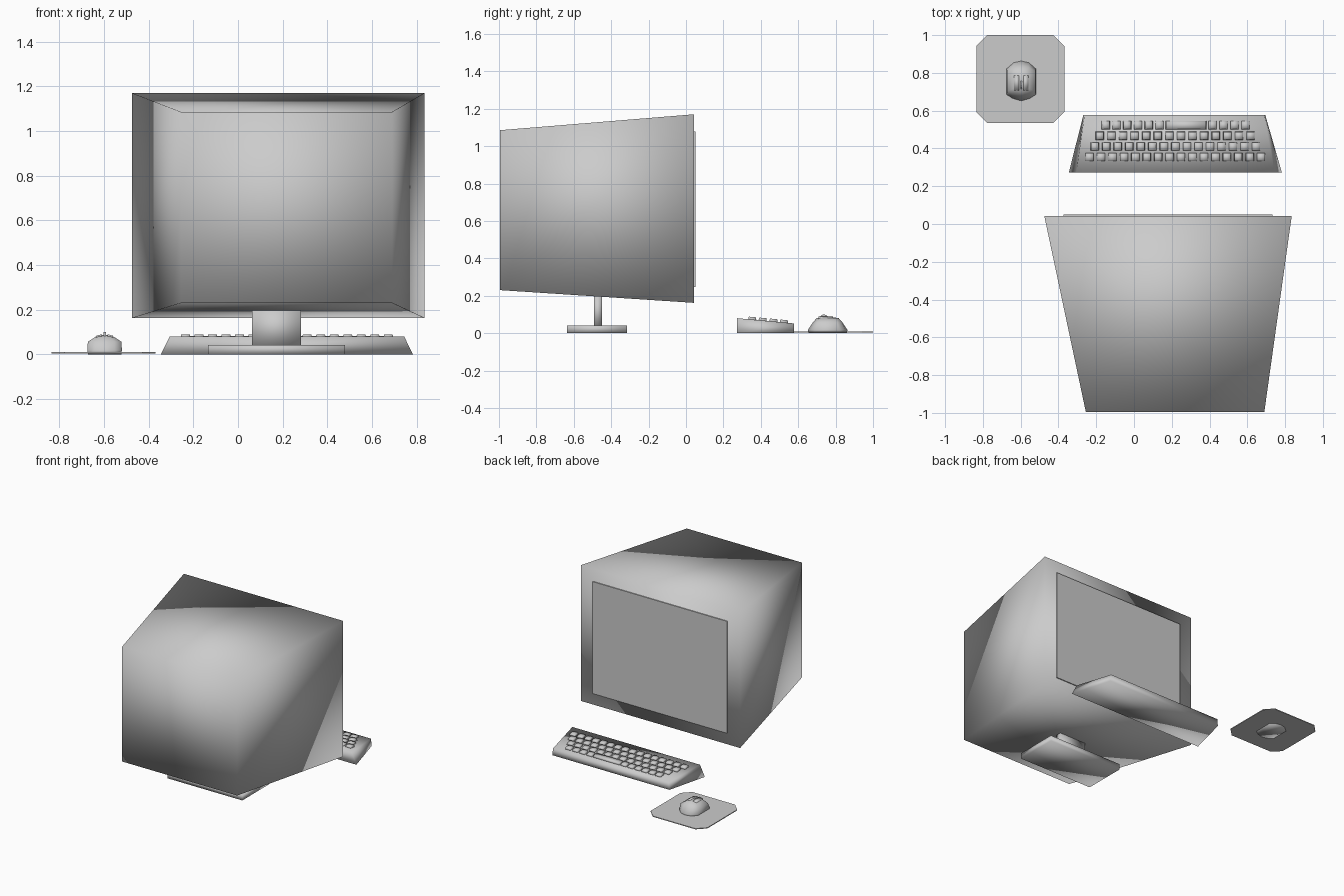
import bpy, bmesh, math
from mathutils import Matrix, Vector

if "Cube" in bpy.data.objects:
    bpy.data.objects.remove(bpy.data.objects["Cube"])


def loft(bm, rings, cap_end=True):
    """Skin a stack of equal-length point rings and cap the ends."""
    vs = [[bm.verts.new(p) for p in r] for r in rings]
    n = len(vs[0])
    for a, b in zip(vs, vs[1:]):
        for i in range(n):
            j = (i + 1) % n
            bm.faces.new((a[i], a[j], b[j], b[i]))
    bm.faces.new(vs[0])
    if cap_end:
        bm.faces.new(vs[-1])
    return vs


def finish(name, bm, smooth=True):
    bmesh.ops.recalc_face_normals(bm, faces=bm.faces[:])
    for f in bm.faces:
        f.smooth = smooth
    me = bpy.data.meshes.new(name)
    bm.to_mesh(me)
    bm.free()
    ob = bpy.data.objects.new(name, me)
    bpy.context.collection.objects.link(ob)
    return ob


def rect_xz(x0, x1, z0, z1, y):
    return [(x0, y, z0), (x1, y, z0), (x1, y, z1), (x0, y, z1)]


def solid(name, rings, smooth=True):
    bm = bmesh.new()
    loft(bm, rings)
    return finish(name, bm, smooth)


# Monitor: tapered housing, screen, neck and foot
solid("monitor_housing", [rect_xz(-0.255, 0.69, 0.23, 1.085, -0.995),
                          rect_xz(-0.475, 0.835, 0.162, 1.17, 0.043)])
solid("screen", [rect_xz(-0.372, 0.733, 0.247, 1.078, y) for y in (0.03, 0.05)], False)
solid("stand_neck", [rect_xz(0.062, 0.282, 0.03, 0.205, y) for y in (-0.493, -0.45)])
solid("stand_foot", [rect_xz(-0.135, 0.48, 0.0, 0.042, y) for y in (-0.635, -0.315)])

# Keyboard: wedge, wider and thicker towards the monitor
KY0, KY1, KZ0, KZ1 = 0.272, 0.577, 0.08, 0.052


def key_ring(xl, xr, y, top, inset):
    return [(xl, y, 0), (xr, y, 0), (xr - inset, y, top), (xl + inset, y, top)]


solid("keyboard_base", [key_ring(-0.345, 0.783, KY0, KZ0, 0.039),
                        key_ring(-0.268, 0.695, KY1, KZ1, 0.006)])

# Keys: small tapered blocks laid along the sloping top
slope = (KZ1 - KZ0) / (KY1 - KY0)
keys = bmesh.new()


def add_key(x, y, w=0.045, d=0.045):
    m = (Matrix.Translation((x, y, KZ0 + slope * (y - KY0)))
         @ Matrix.Rotation(math.atan(slope), 4, 'X'))
    loft(keys, [[m @ Vector((sx * w / 2 - sx * t, sy * d / 2 - sy * t, z))
                 for sx, sy in ((-1, -1), (1, -1), (1, 1), (-1, 1))]
                for z, t in ((-0.004, 0.0), (0.014, 0.003))])


def key_row(y, x0, x1, n):
    for i in range(n):
        add_key(x0 + (x1 - x0) * i / (n - 1), y)


key_row(0.354, -0.235, 0.673, 16)
key_row(0.410, -0.208, 0.646, 15)
key_row(0.467, -0.181, 0.617, 14)
key_row(0.523, -0.150, 0.135, 6)
key_row(0.523, 0.415, 0.590, 4)
add_key(0.275, 0.523, w=0.217)
finish("keys", keys)

# Mouse pad: thin square with cut corners
px, py, h, c = -0.602, 0.767, 0.233, 0.175
pad = [(h, -c), (h, c), (c, h), (-c, h), (-h, c), (-h, -c), (-c, -h), (c, -h)]
solid("mouse_pad", [[(px + x, py + y, z) for x, y in pad] for z in (0.004, 0.010)], False)

# Mouse: faceted shell drawn in to a low ridge
mx, my = -0.597, 0.757
half = [(0.0, -0.105), (0.045, -0.092), (0.077, -0.072), (0.077, 0.065),
        (0.040, 0.097), (0.0, 0.106)]
outline = half + [(-x, y) for x, y in half[-2:0:-1]]
bm = bmesh.new()
rings = [[(mx + x * sx, my + y * sy, z) for x, y in outline]
         for z, sx, sy in ((0.0, 0.97, 0.98), (0.018, 1, 1), (0.056, 0.98, 0.76), (0.08, 0.5, 0.56))]
top = loft(bm, rings, cap_end=False)[-1]
tip = bm.verts.new((mx, my, 0.089))
for i in range(len(top)):
    bm.faces.new((top[i], top[(i + 1) % len(top)], tip))
finish("mouse_body", bm)

# Mouse buttons either side of the wheel
for side, s in (("left", -1), ("right", 1)):
    x0, x1 = mx + s * 0.012, mx + s * 0.038
    solid(side + "_mouse_button",
          [[(x0, y, 0.070), (x1, y, 0.062), (x1, y, 0.083), (x0, y, 0.090)]
           for y in (0.708, 0.785)])

# Scroll wheel
bm = bmesh.new()
bmesh.ops.create_cone(bm, cap_ends=True, segments=12, radius1=0.024, radius2=0.024, depth=0.010,
                      matrix=Matrix.Translation((mx, 0.737, 0.076)) @ Matrix.Rotation(math.pi / 2, 4, 'Y'))
finish("scroll_wheel", bm, False)
